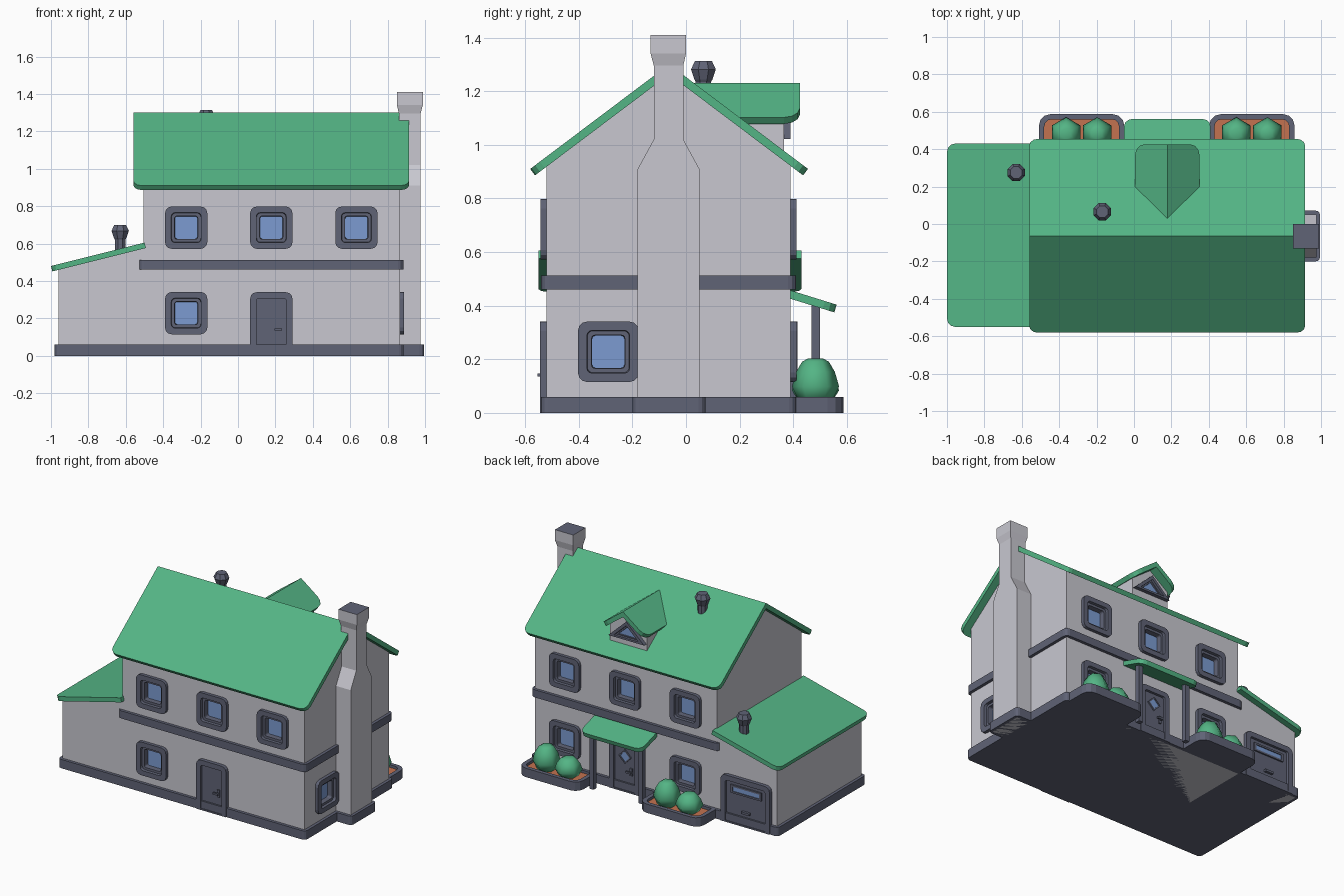
import bpy, bmesh
from math import radians, sin, cos, pi, atan, degrees
from mathutils import Matrix, Vector

if "Cube" in bpy.data.objects:
    bpy.data.objects.remove(bpy.data.objects["Cube"])


def material(name, rgb):
    m = bpy.data.materials.new(name)
    m.diffuse_color = (*rgb, 1)
    m.use_nodes = True
    m.node_tree.nodes["Principled BSDF"].inputs["Base Color"].default_value = m.diffuse_color
    return m


WALL = material("pale_wall", (0.58, 0.575, 0.63))
TRIM = material("slate_trim", (0.115, 0.125, 0.18))
GREEN = material("green", (0.088, 0.46, 0.235))
GLASS = material("blue_glass", (0.20, 0.33, 0.64))
SOIL = material("terracotta_soil", (0.55, 0.17, 0.08))


def rect(x0, y0, x1, y1, radii=(0, 0, 0, 0), segs=3):
    """Rounded rectangle; radii run bottom-left, bottom-right, top-right, top-left."""
    if not isinstance(radii, tuple):
        radii = (radii,) * 4
    pts = []
    corners = ((x0, y0, 1, 1), (x1, y0, -1, 1), (x1, y1, -1, -1), (x0, y1, 1, -1))
    for i, (r, (x, y, sx, sy)) in enumerate(zip(radii, corners)):
        for k in range(segs + 1):
            a = pi + i * pi / 2 + k / segs * pi / 2
            pts.append((x + sx * r + r * cos(a), y + sy * r + r * sin(a)))
    return pts


def ngon(cx, cy, r, n, turn=0.0):
    return [(cx + r * cos(turn + 2 * pi * k / n), cy + r * sin(turn + 2 * pi * k / n)) for k in range(n)]


def loft(name, loops, mat, M=Matrix(), cap=None, smooth=False):
    """Skin a stack of (outline, height) loops; the last cap may have its own colour."""
    bm = bmesh.new()
    rows = [[bm.verts.new((x, y, z)) for x, y in pts] for pts, z in loops]
    n = len(rows[0])
    bm.faces.new(rows[0][::-1])
    for a, b in zip(rows, rows[1:]):
        for i in range(n):
            j = (i + 1) % n
            bm.faces.new((a[i], a[j], b[j], b[i]))
    end = bm.faces.new(rows[-1])
    end.material_index = 1 if cap else 0
    bmesh.ops.remove_doubles(bm, verts=bm.verts[:], dist=1e-5)
    bmesh.ops.recalc_face_normals(bm, faces=bm.faces[:])
    for f in bm.faces:
        f.smooth = smooth
    me = bpy.data.meshes.new(name)
    bm.to_mesh(me)
    bm.free()
    me.materials.append(mat)
    if cap:
        me.materials.append(cap)
    ob = bpy.data.objects.new(name, me)
    ob.matrix_world = M
    bpy.context.collection.objects.link(ob)
    return ob


def prism(name, pts, z0, z1, mat, M=Matrix()):
    return loft(name, [(pts, z0), (pts, z1)], mat, M)


def facing(angle, loc):
    """Local x along the wall, y up, z outward: 0 front, 90 right, 180 back."""
    return Matrix.Translation(loc) @ Matrix.Rotation(radians(angle), 4, 'Z') @ Matrix.Rotation(pi / 2, 4, 'X')


def roof_slope(name, top, heading, pitch, half, run, r=0.045):
    """Thin slab falling from its top edge, lower corners rounded."""
    M = Matrix.Translation(top) @ Matrix.Rotation(radians(heading), 4, 'Z') @ Matrix.Rotation(pitch, 4, 'X')
    prism(name, rect(-half, -run / cos(pitch), half, 0, (r, r, 0, 0)), -0.03, 0, GREEN, M)


# Walls
gable = [(-0.52, 0), (0.39, 0), (0.39, 0.932), (-0.065, 1.275), (-0.52, 0.932)]
house = prism("house_walls", gable, -0.505, 0.865, WALL, facing(90, (0, 0, 0)))
prism("wing_walls", [(-0.96, 0), (-0.45, 0), (-0.45, 0.595), (-0.505, 0.585), (-0.96, 0.472)],
      -0.39, 0.52, WALL, facing(0, (0, 0, 0)))

# Base plinth and belt course
prism("base_plinth", rect(-0.98, -0.54, 0.885, 0.41, 0.025), 0, 0.06, TRIM)
prism("chimney_plinth", rect(0.8, -0.2, 0.995, 0.072, 0.025), 0, 0.06, TRIM)
prism("belt_course", rect(-0.53, -0.54, 0.885, 0.41, 0.03), 0.46, 0.512, TRIM)

# Roofs
pitch = atan(0.753)
roof_slope("main_roof_front", (0.1775, -0.063, 1.30), 0, pitch, 0.7375, 0.518)
roof_slope("main_roof_back", (0.1775, -0.063, 1.30), 180, pitch, 0.7375, 0.518)
roof_slope("wing_roof", (-0.5, -0.06, 0.605), -90, atan(0.25), 0.49, 0.5)
roof_slope("porch_roof", (0.178, 0.38, 0.46), 180, atan(0.31), 0.232, 0.182)
for side, heading in (("right", 90), ("left", -90)):
    roof_slope("dormer_roof_" + side, (0.178, 0.2, 1.23), heading, atan(0.74), 0.225, 0.173, 0.06)

# Chimney with shoulders, flared crown and dark top
sections = ((0.86, -0.18, 0.976, 0.05, 0), (0.86, -0.18, 0.976, 0.05, 0.91),
            (0.86, -0.12, 0.976, -0.01, 1.02), (0.86, -0.12, 0.976, -0.01, 1.295),
            (0.85, -0.132, 0.988, 0.0, 1.34), (0.85, -0.132, 0.988, 0.0, 1.41))
loft("chimney", [([(a, b), (c, b), (c, d), (a, d)], z) for a, b, c, d, z in sections], WALL, cap=TRIM)


# Windows: stepped frame round a recessed pane, set in a cut in the wall
def square(h, r):
    return rect(-h, -h, h, h, r)


def window(name, angle, loc):
    M = facing(angle, loc)
    cutter = prism(name + "_cutter", square(0.075, 0.01), -0.06, 0.1, WALL, M)
    cutter.hide_render = True
    cutter.hide_set(True)
    mod = house.modifiers.new(name, 'BOOLEAN')
    mod.object = cutter
    mod.operation = 'DIFFERENCE'
    loft(name, [(square(0.113, 0.035), -0.05), (square(0.113, 0.035), 0.022), (square(0.08, 0.02), 0.022),
                (square(0.078, 0.02), 0.004), (square(0.062, 0.012), 0.004), (square(0.06, 0.012), -0.03)],
         TRIM, M, GLASS)


for i, x in enumerate((-0.277, 0.178, 0.633)):
    window(f"front_upper_window_{i}", 0, (x, -0.52, 0.685))
    window(f"back_upper_window_{i}", 180, (x, 0.39, 0.685))
    if i != 1:
        window(f"back_lower_window_{i}", 180, (x, 0.39, 0.228))
window("front_lower_window", 0, (-0.277, -0.52, 0.228))
window("side_window", 90, (0.865, -0.29, 0.228))


# Doors: frame with set-back leaf
def door(name, M, half, top, ring):
    outer = rect(-half, 0, half, top, (0, 0, 0.035, 0.035))
    inner = rect(-half + ring, 0.01, half - ring, top - ring, (0, 0, 0.012, 0.012))
    loft(name, [(outer, -0.01), (outer, 0.025), (inner, 0.025), (inner, 0.008)], TRIM, M)


for side, M in (("front", facing(0, (0.178, -0.52, 0))), ("back", facing(180, (0.178, 0.39, 0)))):
    door(side + "_door", M, 0.113, 0.34, 0.034)
    prism(side + "_handle_plate", rect(0.038, 0.115, 0.056, 0.165), 0.005, 0.016, TRIM, M)
    prism(side + "_handle_lever", rect(0.018, 0.135, 0.056, 0.147), 0.022, 0.034, TRIM, M)
    prism(side + "_handle_stem", rect(0.044, 0.135, 0.056, 0.147), 0.005, 0.024, TRIM, M)
back = facing(180, (0.178, 0.39, 0))
loft("door_diamond_pane", [(ngon(0, 0.235, 0.048, 4), 0.005), (ngon(0, 0.235, 0.048, 4), 0.017),
                           (ngon(0, 0.235, 0.036, 4), 0.017), (ngon(0, 0.235, 0.036, 4), 0.012)], TRIM, back, GLASS)

garage = facing(180, (-0.735, 0.39, 0))
door("garage_door", garage, 0.185, 0.32, 0.035)
loft("garage_pane", [(rect(-0.115, 0.205, 0.115, 0.26), 0.005), (rect(-0.115, 0.205, 0.115, 0.26), 0.018),
                     (rect(-0.1, 0.217, 0.1, 0.248), 0.018), (rect(-0.1, 0.217, 0.1, 0.248), 0.012)],
     TRIM, garage, GLASS)
prism("garage_handle", rect(-0.03, 0.085, 0.03, 0.1), 0.005, 0.025, TRIM, garage)

# Dormer wall and triangular window
dormer = facing(180, (0.178, 0.365, 0))
prism("dormer_wall", [(-0.14, 0.92), (0.14, 0.92), (0.14, 1.097), (0, 1.2), (-0.14, 1.097)], -0.36, 0, WALL, dormer)


def triangle(s):
    return [(x * s, 1.064 + z * s) for x, z in ((-0.135, -0.042), (0.135, -0.042), (0, 0.084))]


loft("dormer_window", [(triangle(1), -0.01), (triangle(1), 0.025), (triangle(0.68), 0.025),
                       (triangle(0.66), 0.01), (triangle(0.52), 0.01), (triangle(0.5), 0.003)], TRIM, dormer, GLASS)

# Porch posts
for i, x in enumerate((-0.007, 0.363)):
    prism(f"porch_post_{i}", rect(x - 0.016, 0.468, x + 0.016, 0.5), 0, 0.41, TRIM)

# Roof vents
for name, x, y, top in (("main_vent", -0.17, 0.065, 1.313), ("wing_vent", -0.63, 0.275, 0.70)):
    profile = ((-0.16, 0.031), (-0.078, 0.031), (-0.07, 0.036), (-0.032, 0.05), (0, 0.034))
    loft(name, [(ngon(x, y, r, 8, pi / 8), top + z) for z, r in profile], TRIM)

# Planters with soil and clipped bushes
for i, x in enumerate((-0.28, 0.63)):
    outer = rect(x - 0.228, 0.36, x + 0.228, 0.587, (0, 0, 0.06, 0.06))
    inner = rect(x - 0.2, 0.37, x + 0.2, 0.56, (0, 0, 0.04, 0.04))
    loft(f"planter_{i}", [(outer, 0), (outer, 0.06), (inner, 0.06), (inner, 0.042)], TRIM, cap=SOIL)
    for j, (dx, h) in enumerate(((-0.083, 0.122), (0.083, 0.162))):
        profile = ((0, 0.06), (0.36, 0.088), (0.7, 0.072), (0.93, 0.05), (1, 0.03))
        loft(f"bush_{i}_{j}", [(ngon(x + dx, 0.483, r, 6, pi / 6), 0.04 + t * h) for t, r in profile],
             GREEN, smooth=True)
